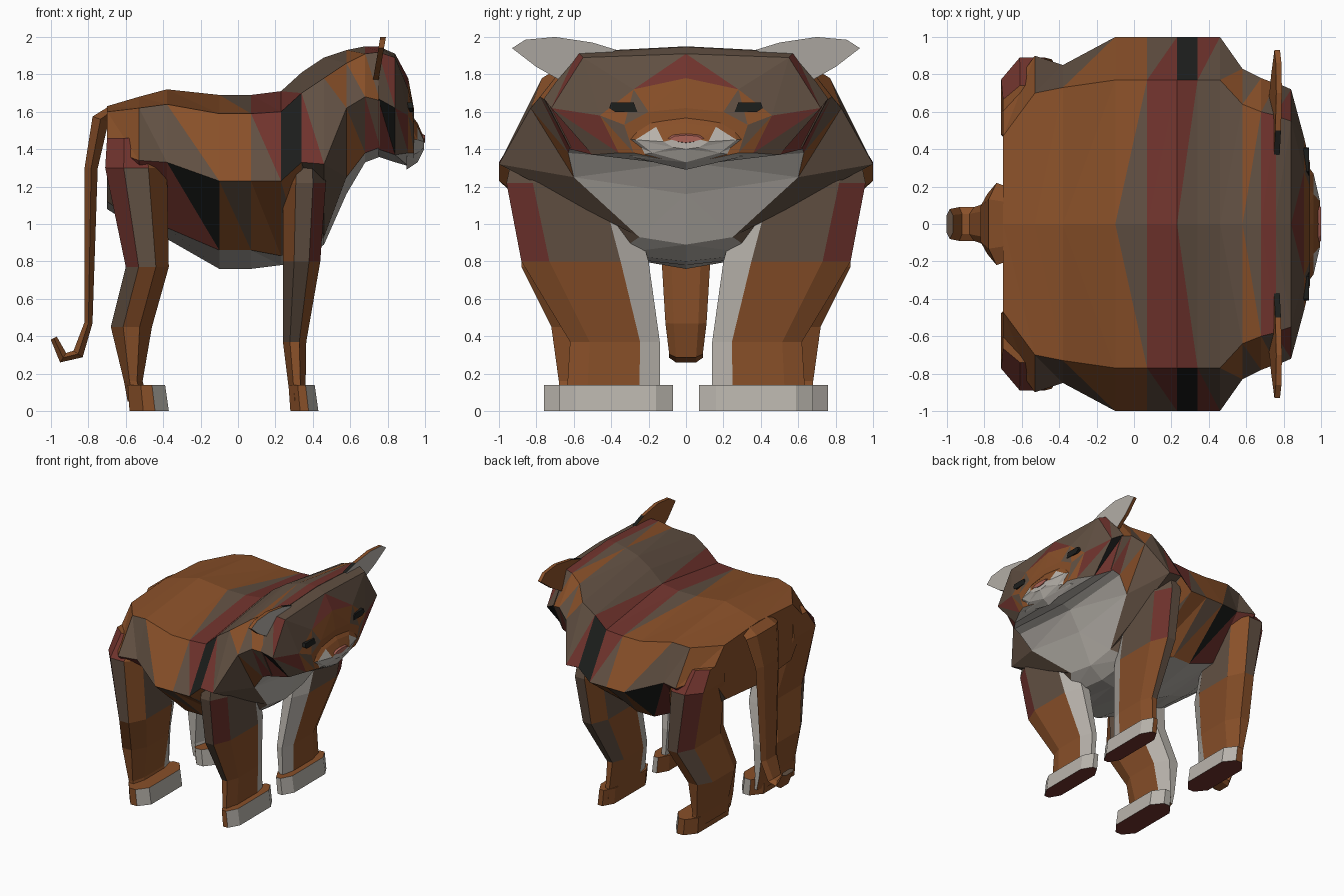
import bpy, bmesh, math
from mathutils import Vector

COLOURS = {'o': ("orange", (0.25, 0.08, 0.022)), 'n': ("brown", (0.12, 0.08, 0.055)),
           'r': ("red", (0.16, 0.033, 0.026)), 'k': ("black", (0.012, 0.013, 0.012)),
           'w': ("white", (0.48, 0.45, 0.41)), 'p': ("pink", (0.40, 0.12, 0.09))}
KEYS = list(COLOURS)
MATS = []
for label, rgb in COLOURS.values():
    m = bpy.data.materials.new(label)
    m.diffuse_color = (*rgb, 1)
    MATS.append(m)


def finish(name, bm):
    bmesh.ops.remove_doubles(bm, verts=bm.verts, dist=0.0005)
    bmesh.ops.recalc_face_normals(bm, faces=bm.faces)
    me = bpy.data.meshes.new(name)
    bm.to_mesh(me)
    bm.free()
    for m in MATS:
        me.materials.append(m)
    ob = bpy.data.objects.new(name, me)
    bpy.context.collection.objects.link(ob)
    return ob


def face(bm, verts, code):
    bm.faces.new(verts).material_index = KEYS.index(code)


def half_loft(name, stations, bands, caps):
    """Mirrored loft along x; bands give two triangle colours per quad."""
    bm = bmesh.new()
    for s in (1, -1):
        rings = []
        for x, zt, y1, z1, y2, z2, y3, z3, zb in stations:
            pts = [(0, zt), (y1, z1), (y2, z2), (y3, z3), (0, zb)]
            rings.append([bm.verts.new((x, s * y, z)) for y, z in pts])
        for j, band in enumerate(bands):
            for i, (c0, c1) in enumerate(band.split()):
                a, b = rings[i][j], rings[i + 1][j]
                c, d = rings[i + 1][j + 1], rings[i][j + 1]
                face(bm, (a, b, c), c0)
                face(bm, (a, c, d), c1)
        face(bm, rings[0], caps[0])
        face(bm, rings[-1], caps[1])
    return finish(name, bm)


def loft(name, rings, sides, caps):
    """Closed rings joined by quads; sides is one colour string per ring gap."""
    bm = bmesh.new()
    vs = [[bm.verts.new(p) for p in r] for r in rings]
    n = len(vs[0])
    for i in range(len(vs) - 1):
        for j in range(n):
            k = (j + 1) % n
            face(bm, (vs[i][j], vs[i][k], vs[i + 1][k], vs[i + 1][j]), sides[i % len(sides)][j])
    face(bm, vs[0], caps[0])
    face(bm, vs[-1], caps[1])
    return finish(name, bm)


def octagon(z, x0, x1, y0, y1, s, cx=0.3, cy=0.22):
    """Chamfered rectangle: inner, front-inner, front, front-outer, outer, ..."""
    dx, dy = (x1 - x0) * cx, (y1 - y0) * cy
    pts = [(x0 + dx, y0), (x1 - dx, y0), (x1, y0 + dy), (x1, y1 - dy),
           (x1 - dx, y1), (x0 + dx, y1), (x0, y1 - dy), (x0, y0 + dy)]
    return [(x, s * y, z) for x, y in pts]


# Body and neck: x, top z, shoulder y z, widest y z, belly edge y z, bottom z
half_loft("body", [
    (-0.70, 1.63, 0.47, 1.60, 0.66, 1.40, 0.45, 1.12, 1.08),
    (-0.53, 1.68, 0.70, 1.62, 0.90, 1.34, 0.52, 1.00, 0.97),
    (-0.38, 1.72, 0.73, 1.64, 0.85, 1.33, 0.55, 0.98, 0.92),
    (-0.10, 1.69, 0.77, 1.59, 1.00, 1.23, 0.58, 0.86, 0.76),
    (0.07, 1.69, 0.77, 1.59, 1.00, 1.23, 0.58, 0.86, 0.76),
    (0.23, 1.71, 0.77, 1.60, 1.00, 1.23, 0.45, 0.83, 0.78),
    (0.34, 1.81, 0.77, 1.70, 1.00, 1.33, 0.38, 0.84, 0.80),
    (0.46, 1.89, 0.77, 1.78, 1.00, 1.32, 0.25, 0.93, 0.89),
    (0.58, 1.93, 0.64, 1.86, 0.83, 1.62, 0.60, 1.25, 1.16),
    (0.68, 1.95, 0.60, 1.91, 0.78, 1.68, 0.63, 1.38, 1.33),
    (0.76, 1.95, 0.58, 1.92, 0.75, 1.66, 0.62, 1.41, 1.36)],
    ["oo oo oo no rr nr nn nn no rr",
     "oo nn on oo rn kk nr on on no",
     "rn rr kr no oo on nn nn no nr",
     "ww ww ww ww ww ww ww ww ww ww"], "on")

# Head and muzzle
half_loft("head", [
    (0.75, 1.95, 0.58, 1.92, 0.76, 1.67, 0.62, 1.40, 1.36),
    (0.84, 1.91, 0.55, 1.89, 0.72, 1.62, 0.50, 1.37, 1.33),
    (0.91, 1.78, 0.28, 1.72, 0.46, 1.58, 0.36, 1.38, 1.31),
    (0.94, 1.62, 0.20, 1.60, 0.33, 1.53, 0.28, 1.38, 1.32)],
    ["nn rn oo", "rn nn no", "kr rn no", "ww ww ww"], "no")
half_loft("muzzle", [
    (0.90, 1.62, 0.24, 1.58, 0.35, 1.46, 0.30, 1.36, 1.29),
    (0.96, 1.54, 0.16, 1.52, 0.27, 1.45, 0.18, 1.38, 1.33),
    (0.995, 1.46, 0.08, 1.45, 0.12, 1.44, 0.07, 1.41, 1.40)],
    ["oo oo", "oo ow", "ww ww", "ww ww"], "ww")
half_loft("nose", [
    (0.95, 1.50, 0.09, 1.49, 0.12, 1.47, 0.06, 1.43, 1.42),
    (1.00, 1.475, 0.06, 1.47, 0.09, 1.455, 0.04, 1.44, 1.435)],
    ["pp", "pp", "pp", "pp"], "pp")

FRONT = [(0.05, 0.28, 0.36, 0.14, 0.64), (0.37, 0.24, 0.365, 0.14, 0.62),
         (0.80, 0.24, 0.44, 0.20, 0.88), (1.22, 0.24, 0.47, 0.32, 0.96),
         (1.36, 0.26, 0.45, 0.45, 0.93)]
HIND = [(0.05, -0.59, -0.48, 0.18, 0.68), (0.16, -0.61, -0.51, 0.18, 0.68),
        (0.45, -0.68, -0.46, 0.18, 0.72), (0.77, -0.60, -0.37, 0.24, 0.88),
        (1.30, -0.71, -0.38, 0.36, 0.89), (1.46, -0.70, -0.40, 0.40, 0.74)]
EAR = [(0.37, 1.93), (0.50, 1.97), (0.70, 2.0), (0.86, 1.985),
       (0.93, 1.94), (0.80, 1.84), (0.66, 1.76), (0.55, 1.85)]

for side, s in (("right", -1), ("left", 1)):
    # Legs, white on the inside
    loft(f"front_leg_{side}", [octagon(*r, s) for r in FRONT],
         ["wwooooow", "wwoonnow", "wwnrnonn", "nnnnnonn"], "oo")
    loft(f"hind_leg_{side}", [octagon(*r, s) for r in HIND],
         ["wwoooooo", "wwoooooo", "wwooonoo", "wwnonroo", "nnnorroo"], "oo")
    # Paws with red soles and pale toes
    for name, x0, x1, y0, y1 in (("front", 0.28, 0.43, 0.07, 0.68), ("hind", -0.58, -0.37, 0.15, 0.76)):
        loft(f"{name}_paw_{side}",
             [octagon(0, x0, x1, y0, y1, s, 0.35, 0.15),
              octagon(0.14, x0 - 0.01, x1 - 0.02, y0, y1, s, 0.35, 0.15)],
             ["wwwwoooo"], "ro")
    # Ears lean forward
    loft(f"ear_{side}",
         [[(0.72 + (z - 1.76) * 0.17 + t, s * y, z) for y, z in EAR] for t in (0, 0.03)],
         ["kooooook"], "ow")
    # Eyes
    loft(f"eye_{side}",
         [[(x, s * y, z) for y, z in ((0.26, 1.60), (0.28, 1.65), (0.40, 1.65), (0.41, 1.62), (0.38, 1.60))]
          for x in (0.86, 0.935)], ["kkkkk"], "kk")

# Tail: x, z, half width, half thickness
path = [(-0.68, 1.60, 0.20, 0.03), (-0.735, 1.56, 0.22, 0.045), (-0.785, 1.30, 0.16, 0.035),
        (-0.80, 0.47, 0.11, 0.022), (-0.855, 0.305, 0.09, 0.03),
        (-0.935, 0.285, 0.09, 0.03), (-0.985, 0.39, 0.08, 0.018)]
rings = []
for i, (x, z, w, t) in enumerate(path):
    p, q = path[max(i - 1, 0)], path[min(i + 1, len(path) - 1)]
    d = Vector((q[0] - p[0], q[1] - p[1])).normalized()
    rings.append([(x - d.y * t * v, w * u, z + d.x * t * v)
                  for u, v in ((1, 0), (0.6, 1), (-0.6, 1), (-1, 0), (-0.6, -1), (0.6, -1))])
loft("tail", rings, ["oooooo"], "on")
